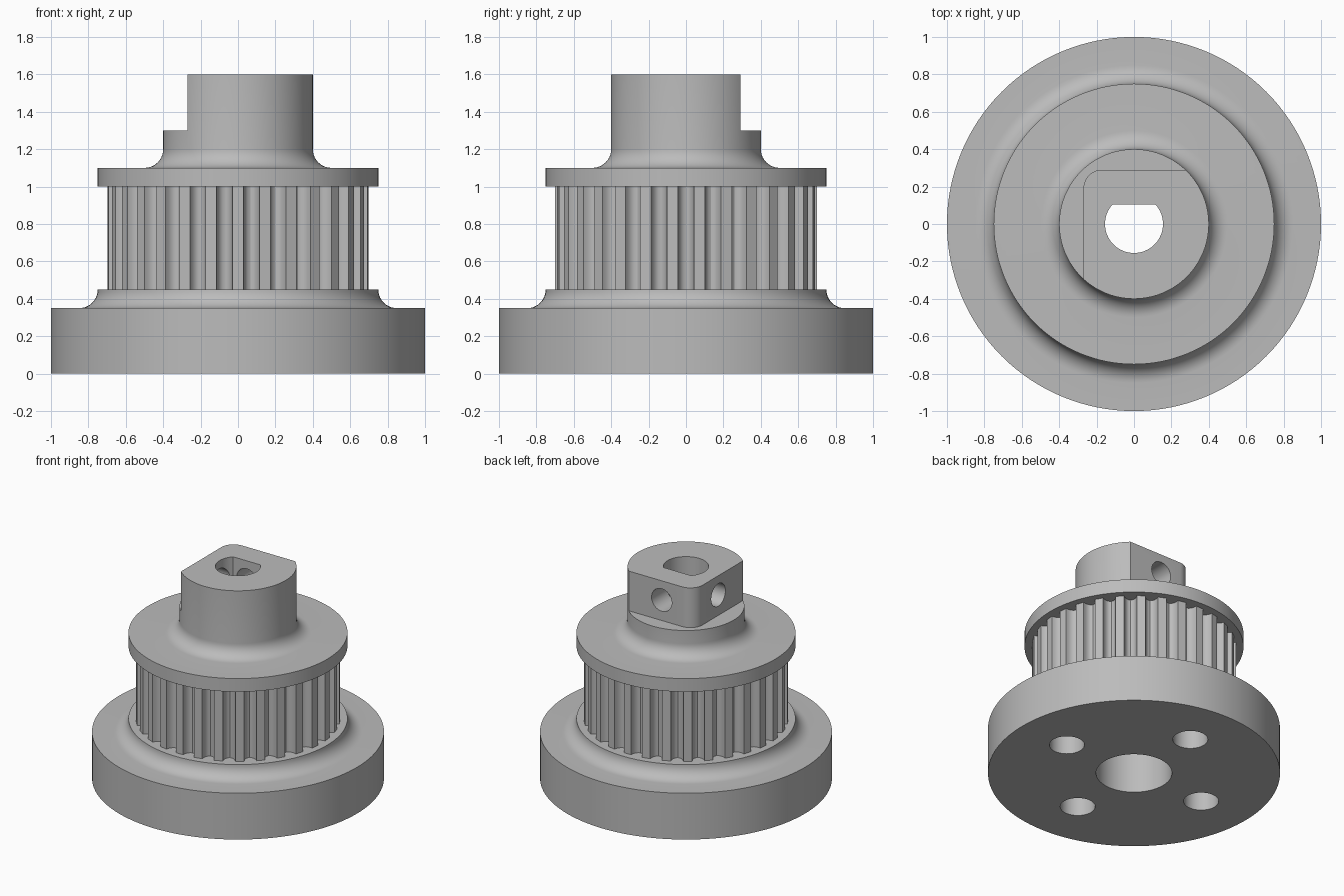
import bpy, bmesh
from math import sin, cos, pi, radians, sqrt, asin

if "Cube" in bpy.data.objects:
    bpy.data.objects.remove(bpy.data.objects["Cube"])

grey = bpy.data.materials.new("plain_grey")
grey.use_nodes = True
colour = (0.5, 0.5, 0.5, 1)
grey.diffuse_color = colour
grey.node_tree.nodes["Principled BSDF"].inputs["Base Color"].default_value = colour


def finish(name, bm):
    bmesh.ops.recalc_face_normals(bm, faces=bm.faces)
    mesh = bpy.data.meshes.new(name)
    bm.to_mesh(mesh)
    bm.free()
    mesh.materials.append(grey)
    ob = bpy.data.objects.new(name, mesh)
    bpy.context.collection.objects.link(ob)
    return ob


def arc(cx, cy, r, start, end, n):
    """Points along an arc, angles in degrees."""
    angles = [radians(start + (end - start) * i / n) for i in range(n + 1)]
    return [(cx + r * cos(a), cy + r * sin(a)) for a in angles]


def prism(name, outline, z0, z1):
    bm = bmesh.new()
    face = bm.faces.new([bm.verts.new((x, y, z0)) for x, y in outline])
    top = bmesh.ops.extrude_face_region(bm, geom=[face])["geom"]
    verts = [v for v in top if isinstance(v, bmesh.types.BMVert)]
    bmesh.ops.translate(bm, vec=(0, 0, z1 - z0), verts=verts)
    return finish(name, bm)


def lathe(name, profile, steps=128):
    """Turn an (r, z) profile, open at both ends on the axis."""
    bm = bmesh.new()
    rings = [[bm.verts.new((r * cos(2 * pi * i / steps), r * sin(2 * pi * i / steps), z))
              for i in range(steps)] for r, z in profile]
    for low, high in zip(rings, rings[1:]):
        for i in range(steps):
            j = (i + 1) % steps
            bm.faces.new((low[i], low[j], high[j], high[i]))
    bm.faces.new(rings[0])
    bm.faces.new(rings[-1])
    return finish(name, bm)


def drill(name, x, y, r, z0, z1, n=48):
    return prism(name, arc(x, y, r, 0, 360, n)[:-1], z0, z1)


# Base disc with a hollow fillet up to the lower flange
base = lathe("base", [(1, 0), (1, 0.35)] + arc(0.85, 0.45, 0.1, 270, 180, 10))

# Toothed belt ring with rounded grooves
TEETH, RADIUS, DEPTH, HALF = 30, 0.70, 0.06, 0.062
outline = []
for k in range(TEETH):
    for i in range(9):
        t = -cos(pi * i / 8)
        a = 2 * pi * k / TEETH + t * HALF
        r = RADIUS - DEPTH * sqrt(max(0, 1 - t * t))
        outline.append((r * cos(a), r * sin(a)))
teeth = prism("belt_teeth", outline, 0.45, 1.0)

# Upper flange and hub, joined by a fillet
hub = lathe("flange_and_hub", [(0.75, 1.0), (0.75, 1.1)]
            + arc(0.5, 1.2, 0.1, 270, 180, 10) + [(0.4, 1.6)])

# Cutters: hub flats with a rounded corner
flats = prism("flats_cutter", [(-0.27, -1)] + arc(-0.17, 0.19, 0.1, 180, 90, 10)
              + [(1, 0.29), (1, 1), (-1, 1), (-1, -1)], 1.3, 2)

# D-shaped shaft bore and the wider bore below it
flat_angle = asin(0.105 / 0.155) * 180 / pi
d_bore = prism("shaft_cutter",
               arc(0, 0, 0.155, 180 - flat_angle, 360 + flat_angle, 48), -1, 2)
wide_bore = drill("wide_bore_cutter", 0, 0, 0.26, -1, 0.6, 64)

# Four mounting holes under the base
mounts = [drill("mount_cutter", 0.6 * cos(k * pi / 2), 0.6 * sin(k * pi / 2), 0.12, -1, 0.35)
          for k in range(4)]

# Set screw holes through the two flats
screw_y = drill("screw_cutter_back", 0, 0, 0.085, 0.05, 0.6, 32)
screw_y.rotation_euler = (-pi / 2, 0, 0)
screw_x = drill("screw_cutter_side", 0, 0, 0.085, 0.05, 0.6, 32)
screw_x.rotation_euler = (0, -pi / 2, 0)
for ob in (screw_x, screw_y):
    ob.location.z = 1.455

cuts = {base: [d_bore, wide_bore] + mounts,
        teeth: [d_bore, wide_bore],
        hub: [flats, d_bore, screw_x, screw_y]}

for part, cutters in cuts.items():
    bpy.ops.object.select_all(action="DESELECT")
    bpy.context.view_layer.objects.active = part
    part.select_set(True)
    for cutter in cutters:
        mod = part.modifiers.new("cut", "BOOLEAN")
        mod.operation = "DIFFERENCE"
        mod.solver = "EXACT"
        mod.object = cutter
        bpy.ops.object.modifier_apply(modifier=mod.name)
    bpy.ops.object.shade_smooth_by_angle(angle=radians(30))

for cutter in {c for group in cuts.values() for c in group}:
    bpy.data.objects.remove(cutter)
